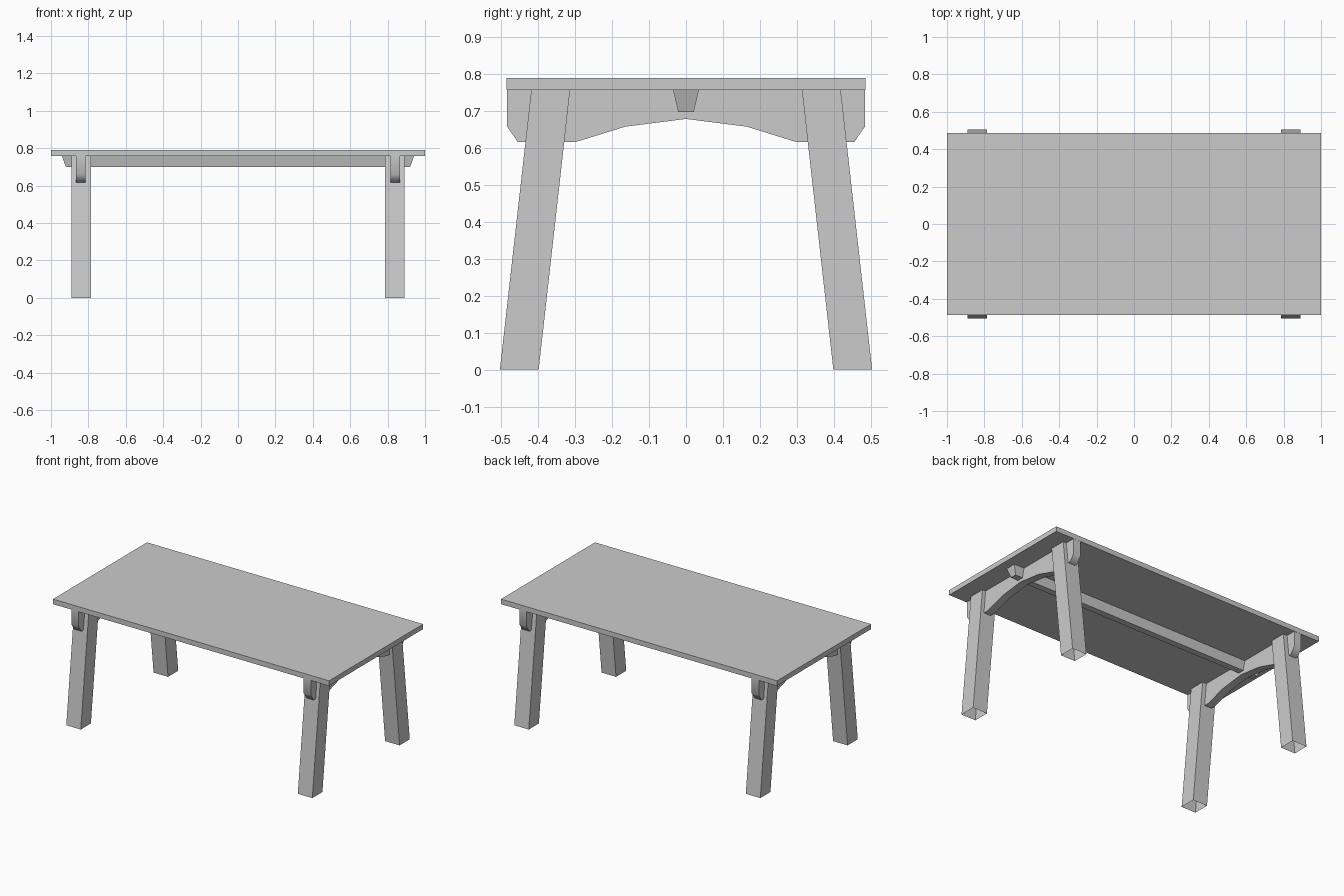
import bpy, bmesh

if "Cube" in bpy.data.objects:
    bpy.data.objects.remove(bpy.data.objects["Cube"])


def make(name, verts, faces):
    mesh = bpy.data.meshes.new(name)
    bm = bmesh.new()
    vs = [bm.verts.new(v) for v in verts]
    for f in faces:
        bm.faces.new([vs[i] for i in f])
    bmesh.ops.recalc_face_normals(bm, faces=bm.faces)
    bm.to_mesh(mesh)
    bm.free()
    obj = bpy.data.objects.new(name, mesh)
    bpy.context.collection.objects.link(obj)
    return obj


def loft(name, lower, upper, caps=True):
    """Join two matching rings of points, optionally closing the ends."""
    n = len(lower)
    faces = [(i, (i + 1) % n, (i + 1) % n + n, i + n) for i in range(n)]
    if caps:
        faces += [tuple(range(n)), tuple(range(n, 2 * n))]
    return make(name, lower + upper, faces)


def rect(x0, x1, y0, y1, z):
    return [(x0, y0, z), (x1, y0, z), (x1, y1, z), (x0, y1, z)]


# Table top
loft("table_top", rect(-1, 1, -0.486, 0.486, 0.757), rect(-1, 1, -0.486, 0.486, 0.79))

# Long centre beam with tapered sides and ends
loft("centre_beam", rect(-0.92, 0.92, -0.021, 0.021, 0.698),
     rect(-0.94, 0.94, -0.035, 0.035, 0.757))

# Arched crossbeams: half profile mirrored in y
half = [(0.485, 0.757), (0.485, 0.659), (0.456, 0.617), (0.297, 0.617), (0.165, 0.658)]
profile = half + [(0, 0.679)] + [(-y, z) for y, z in reversed(half)]

for sx, side in ((-1, "left"), (1, "right")):
    beam = loft(side + "_crossbeam",
                [(sx * 0.815, y, z) for y, z in profile],
                [(sx * 0.867, y, z) for y, z in profile])
    bpy.ops.object.select_all(action='DESELECT')
    beam.select_set(True)
    bpy.context.view_layer.objects.active = beam
    bpy.ops.object.shade_smooth_by_angle(angle=1.05)

    # Splayed legs, hollow with open ends
    for sy, end in ((-1, "front"), (1, "back")):
        loft(f"{end}_{side}_leg",
             rect(sx * 0.786, sx * 0.891, sy * 0.399, sy * 0.504, 0),
             rect(sx * 0.786, sx * 0.891, sy * 0.314, sy * 0.419, 0.757),
             caps=False)
